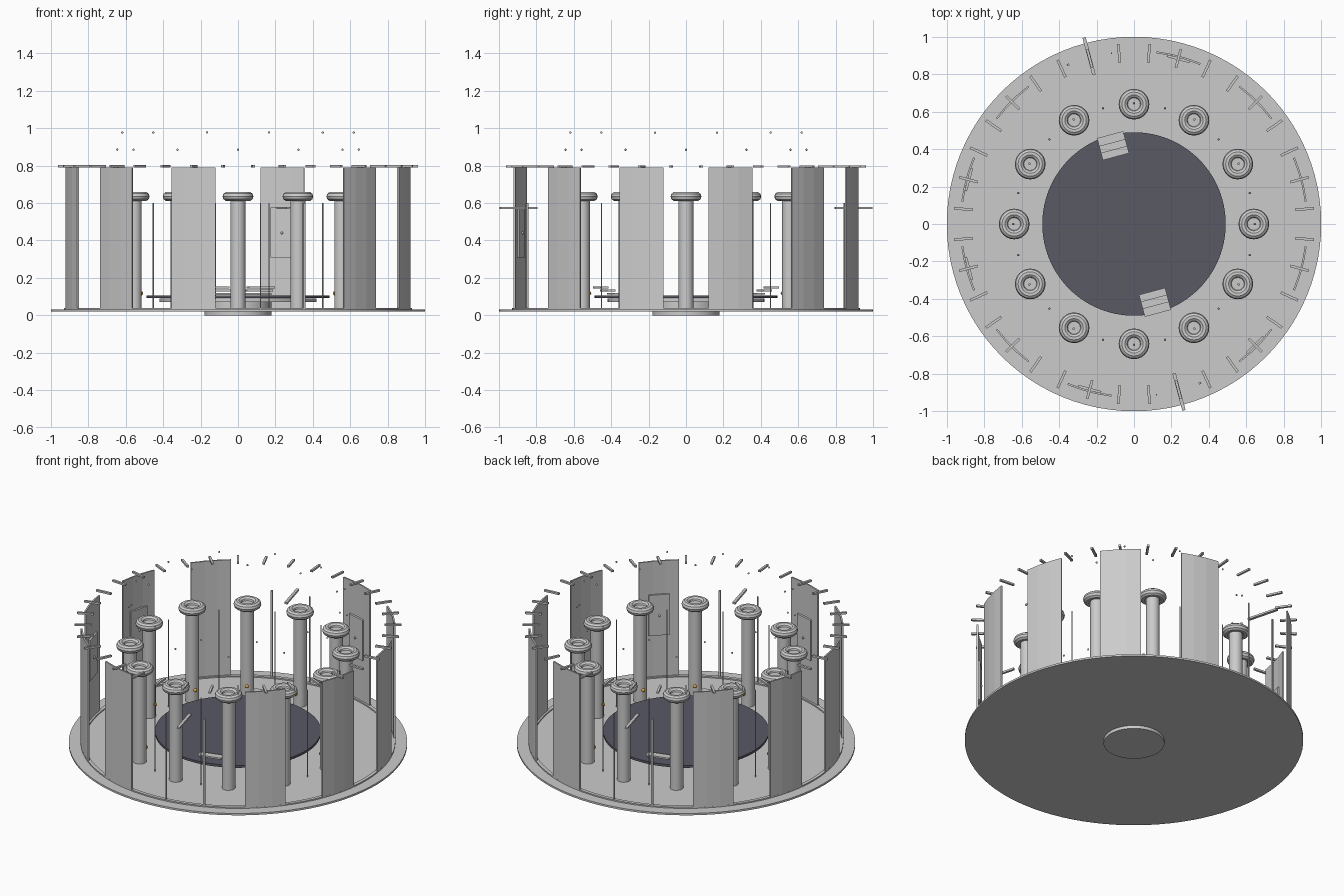
import bpy, bmesh, math
from mathutils import Matrix, Vector

if "Cube" in bpy.data.objects:
    bpy.data.objects.remove(bpy.data.objects["Cube"])


def material(name, rgb):
    m = bpy.data.materials.new(name)
    m.diffuse_color = (*rgb, 1)
    m.use_nodes = True
    m.node_tree.nodes["Principled BSDF"].inputs["Base Color"].default_value = m.diffuse_color
    return m


DARK = material("dark_stage", (0.10, 0.10, 0.13))
ORANGE = material("orange_glow", (0.8, 0.4, 0.05))


def finish(name, bm, mat=None, smooth=False):
    bmesh.ops.recalc_face_normals(bm, faces=bm.faces)
    me = bpy.data.meshes.new(name)
    bm.to_mesh(me)
    bm.free()
    ob = bpy.data.objects.new(name, me)
    bpy.context.collection.objects.link(ob)
    if mat:
        me.materials.append(mat)
    if smooth:
        bpy.ops.object.select_all(action='DESELECT')
        ob.select_set(True)
        bpy.context.view_layer.objects.active = ob
        bpy.ops.object.shade_smooth_by_angle(angle=math.radians(35))
    return ob


def polar(deg, r, z=0.0):
    # Frame at a given bearing: local x radial, local y tangential
    return Matrix.Rotation(math.radians(deg), 4, 'Z') @ Matrix.Translation((r, 0, z))


def add_box(bm, deg, r, z0, z1, radial, tangent):
    m = polar(deg, r, (z0 + z1) / 2) @ Matrix.Diagonal((radial, tangent, z1 - z0, 1))
    bmesh.ops.create_cube(bm, size=1, matrix=m)


def add_cyl(bm, deg, r, z0, z1, rad, n=24):
    bmesh.ops.create_cone(bm, cap_ends=True, segments=n, radius1=rad, radius2=rad,
                          depth=z1 - z0, matrix=polar(deg, r, (z0 + z1) / 2))


def add_ball(bm, deg, r, z, rad):
    bmesh.ops.create_uvsphere(bm, u_segments=10, v_segments=6, radius=rad,
                              matrix=polar(deg, r, z))


def add_arc(bm, a0, a1, n, r0, r1, z0, z1):
    # Curved slab between two bearings
    closed = abs(a1 - a0) >= 360
    rings = []
    for i in range(n if closed else n + 1):
        a = math.radians(a0 + (a1 - a0) * i / n)
        c, s = math.cos(a), math.sin(a)
        rings.append([bm.verts.new((r * c, r * s, z))
                      for r, z in ((r0, z0), (r1, z0), (r1, z1), (r0, z1))])
    pairs = list(zip(rings, rings[1:]))
    if closed:
        pairs.append((rings[-1], rings[0]))
    for p, q in pairs:
        for k in range(4):
            j = (k + 1) % 4
            bm.faces.new((p[k], p[j], q[j], q[k]))
    if not closed:
        bm.faces.new(rings[0])
        bm.faces.new(rings[-1][::-1])


def add_torus(bm, deg, r, z, major, minor, n=24, k=10):
    m = polar(deg, r, z)
    grid = []
    for i in range(n):
        a = 2 * math.pi * i / n
        row = []
        for j in range(k):
            b = 2 * math.pi * j / k
            w = major + minor * math.cos(b)
            row.append(bm.verts.new(m @ Vector((w * math.cos(a), w * math.sin(a), minor * math.sin(b)))))
        grid.append(row)
    for i in range(n):
        for j in range(k):
            p, q = grid[i], grid[(i + 1) % n]
            bm.faces.new((p[j], q[j], q[(j + 1) % k], p[(j + 1) % k]))


def disc(name, rad, z0, z1, mat=None, n=96):
    bm = bmesh.new()
    add_cyl(bm, 0, 0, z0, z1, rad, n)
    finish(name, bm, mat, True)


# Floor, foot and central stage
disc("foot", 0.18, 0.0, 0.02, n=48)
disc("floor", 1.0, 0.02, 0.032)
disc("stage_core", 0.18, 0.03, 0.075, n=48)
disc("stage_base", 0.42, 0.072, 0.09)
disc("stage_top", 0.49, 0.092, 0.107, DARK)

# Low curb under the wall
bm = bmesh.new()
add_arc(bm, 0, 360, 96, 0.908, 0.93, 0.03, 0.04)
finish("curb", bm, None, True)

# Wall panels, leaving the two doorways open
DOORS = (105, 285)
bm = bmesh.new()
for a in range(15, 360, 30):
    if a not in DOORS:
        add_arc(bm, a - 7.5, a + 7.5, 3, 0.92, 0.93, 0.03, 0.79)
finish("wall_panels", bm)

# Framed plates with a centre knob on some panels
bm = bmesh.new()
for a in (75, 165, 195, 255, 315):
    add_box(bm, a, 0.913, 0.31, 0.575, 0.012, 0.125)
    add_ball(bm, a, 0.904, 0.44, 0.007)
finish("wall_plates", bm)

# Doorway posts and radial beams
bm = bmesh.new()
for a in DOORS:
    add_box(bm, a - 7.5, 0.92, 0.03, 0.6, 0.006, 0.006)
    add_box(bm, a + 7.5, 0.92, 0.03, 0.6, 0.012, 0.012)
    add_box(bm, a, 0.928, 0.568, 0.58, 0.205, 0.018)
finish("doorway_posts", bm)

# Stage stairs rising outward
bm = bmesh.new()
for a in DOORS:
    for i in range(3):
        z = 0.12 + i * 0.017
        add_box(bm, a, 0.395 + i * 0.038, z - 0.01, z, 0.046, 0.145)
finish("stairs", bm)

# Columns with ring capitals
bm = bmesh.new()
for a in range(0, 360, 30):
    add_cyl(bm, a, 0.64, 0.03, 0.64, 0.04)
finish("columns", bm, None, True)
bm = bmesh.new()
for a in range(0, 360, 30):
    add_torus(bm, a, 0.64, 0.635, 0.057, 0.025)
finish("column_rings", bm, None, True)

# Orange lamps at the column feet
bm = bmesh.new()
for a in range(0, 360, 30):
    add_ball(bm, a, 0.597, 0.117, 0.011)
finish("column_lamps", bm, ORANGE, True)

# Thin rods between the columns
bm = bmesh.new()
for a in range(15, 360, 30):
    add_cyl(bm, a, 0.64, 0.03, 0.6, 0.003, 8)
finish("thin_rods", bm)

# Radial bars along the top of the wall
bm = bmesh.new()
for i in range(36):
    add_box(bm, 5 + 10 * i, 0.915, 0.79, 0.802, 0.1, 0.014)
finish("top_bars", bm)

# Floating sparks in two rings
bm = bmesh.new()
for a in range(0, 360, 30):
    add_ball(bm, a, 0.645, 0.885, 0.006)
    add_ball(bm, a + 15, 0.64, 0.977, 0.006)
finish("floating_sparks", bm)
